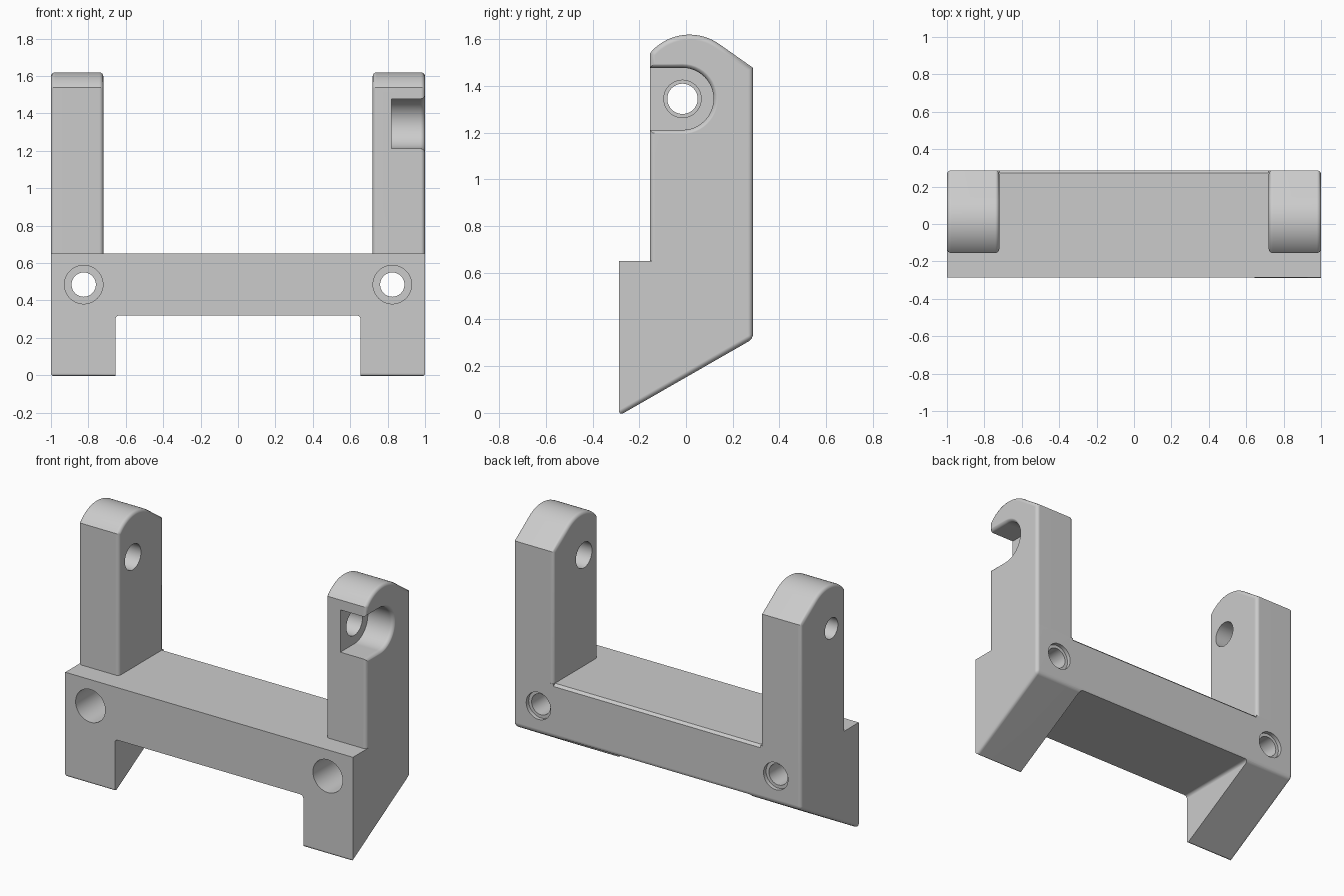
import bpy, bmesh, math

cube = bpy.data.objects.get("Cube")
if cube:
    bpy.data.objects.remove(cube, do_unlink=True)

grey = bpy.data.materials.new("light_grey")
grey.use_nodes = True
colour = (0.6, 0.6, 0.6, 1)
grey.diffuse_color = colour
grey.node_tree.nodes["Principled BSDF"].inputs["Base Color"].default_value = colour

# Main dimensions
DEPTH, LEDGE_Z, ARM_IN, ARM_FRONT = 0.287, 0.65, 0.72, -0.155
PIN_Y, PIN_Z, FILLET = -0.015, 1.345, 0.022


def loft(name, rings, round_edge=None):
    """Skin equal-length rings of points, cap both ends, round chosen edges."""
    bm = bmesh.new()
    rows = [[bm.verts.new(p) for p in ring] for ring in rings]
    n = len(rows[0])
    for a, b in zip(rows, rows[1:]):
        for i in range(n):
            j = (i + 1) % n
            bm.faces.new((a[i], a[j], b[j], b[i]))
    bm.faces.new(rows[0])
    bm.faces.new(rows[-1])
    bmesh.ops.recalc_face_normals(bm, faces=bm.faces)
    if round_edge:
        edges = [e for e in bm.edges if round_edge(e.verts[0].co, e.verts[1].co)]
        bmesh.ops.bevel(bm, geom=edges, offset=FILLET, offset_type='OFFSET',
                        segments=4, profile=0.5, affect='EDGES', clamp_overlap=True)
    mesh = bpy.data.meshes.new(name)
    bm.to_mesh(mesh)
    bm.free()
    mesh.materials.append(grey)
    obj = bpy.data.objects.new(name, mesh)
    bpy.context.collection.objects.link(obj)
    return obj


def arc(cu, cv, r, start, end, steps):
    angles = [math.radians(start + (end - start) * i / steps) for i in range(steps + 1)]
    return [(cu + r * math.cos(a), cv + r * math.sin(a)) for a in angles]


def along_x(profile, x):
    return [(x, y, z) for y, z in profile]


def along_y(profile, y):
    return [(x, y, z) for x, z in profile]


def stepped_hole(name, place, u, v, steps):
    """Round cutter; steps are (position, radius) pairs along its axis."""
    return loft(name, [place(arc(u, v, r, 0, 360, 48)[:-1], p) for p, r in steps])


def carve(obj, cutters):
    bpy.context.view_layer.objects.active = obj
    for cutter in cutters:
        cutter.hide_render = True
        mod = obj.modifiers.new("cut", 'BOOLEAN')
        mod.operation, mod.solver, mod.object = 'DIFFERENCE', 'EXACT', cutter
        bpy.ops.object.modifier_apply(modifier=mod.name)
        bpy.data.objects.remove(cutter, do_unlink=True)


def finish(obj):
    bpy.ops.object.select_all(action='DESELECT')
    obj.select_set(True)
    bpy.context.view_layer.objects.active = obj
    bpy.ops.object.shade_smooth_by_angle(angle=math.radians(30))
    mod = obj.modifiers.new("flat_normals", 'WEIGHTED_NORMAL')
    mod.keep_sharp = True


# Base: sloped-bottom block with rounded lower and rear edges
def base_edge(a, b):
    front_vertical = a.y < 0 and b.y < 0 and abs(a.x - b.x) < 0.01
    return (a.z + b.z) / 2 < 0.6 and not front_vertical


side = [(-DEPTH, -0.012), (DEPTH, 0.317), (DEPTH, LEDGE_Z), (-DEPTH, LEDGE_Z)]
base = loft("base", [along_x(side, -1), along_x(side, 1)], base_edge)

# Opening between the legs, with rounded upper corners
opening = [(-0.655, -0.2), (0.655, -0.2)]
opening += arc(0.635, 0.3, 0.02, 0, 90, 4) + arc(-0.635, 0.3, 0.02, 90, 180, 4)
cutters = [loft("opening_cutter", [along_y(opening, -0.5), along_y(opening, 0.5)])]

# Small chamfer on the rear top edge between the arms
c = 0.015
wedge = [(DEPTH - c, LEDGE_Z), (DEPTH - c, LEDGE_Z + c), (DEPTH + c, LEDGE_Z + c),
         (DEPTH + c, LEDGE_Z - c), (DEPTH, LEDGE_Z - c)]
cutters.append(loft("chamfer_cutter", [along_x(wedge, -ARM_IN), along_x(wedge, ARM_IN)]))

# Mounting holes, counterbored from the front and recessed at the back
for x in (-0.825, 0.825):
    cutters.append(stepped_hole("bolt_cutter", along_y, x, 0.485, [
        (-0.4, 0.103), (0.1, 0.103), (0.1, 0.065),
        (0.262, 0.065), (0.262, 0.085), (0.4, 0.085)]))
carve(base, cutters)
finish(base)


# Arms: upright plates with a curved top and rounded rims
def rim_edge(a, b):
    return abs(a.x - b.x) < 1e-4 and (a.z + b.z) / 2 > LEDGE_Z + 0.01


arm_side = [(DEPTH, LEDGE_Z), (ARM_FRONT, LEDGE_Z)]
arm_side += arc(0.015, 1.4, 0.22, 140.5, 55, 20) + [(DEPTH, 1.478)]

# Open-fronted slot with a flared rim on the outside of the left arm
def slot_ring(x, r):
    outline = [(-0.4, PIN_Z - r)] + arc(PIN_Y, PIN_Z, r, -90, 90, 24) + [(-0.4, PIN_Z + r)]
    return along_x(outline, x)


flare = [math.radians(15 * i) for i in range(7)]
slot_rings = [slot_ring(0.82, 0.133)]
slot_rings += [slot_ring(0.976 + 0.025 * math.sin(t), 0.158 - 0.025 * math.cos(t)) for t in flare]
slot_rings.append(slot_ring(1.05, 0.158))

pin_holes = {1: [(0.6, 0.08), (0.9, 0.08)],
             -1: [(-0.6, 0.08), (-0.86, 0.08), (-0.86, 0.065), (-1.1, 0.065)]}
for sign, name in ((1, "left_arm"), (-1, "right_arm")):
    arm = loft(name, [along_x(arm_side, sign * ARM_IN), along_x(arm_side, sign)], rim_edge)
    cutters = [loft("slot_cutter", slot_rings)] if sign > 0 else []
    cutters.append(stepped_hole("pin_cutter", along_x, PIN_Y, PIN_Z, pin_holes[sign]))
    carve(arm, cutters)
    finish(arm)
